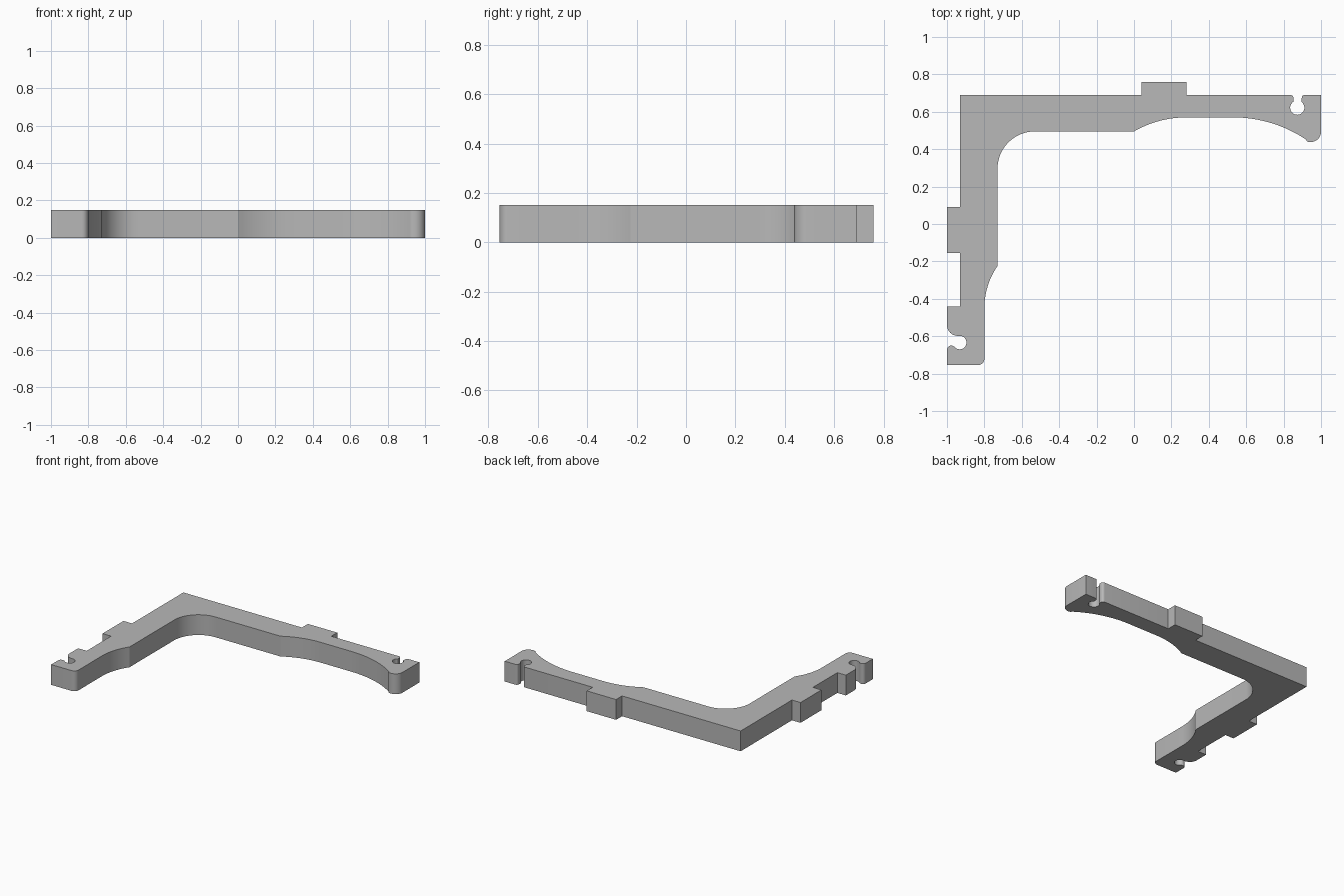
import bpy
import bmesh
from math import sin, cos, radians

cube = bpy.data.objects.get("Cube")
if cube:
    bpy.data.objects.remove(cube, do_unlink=True)

HEIGHT = 0.15


def arc(cx, cy, r, start, end, steps=10):
    """Points along a circular arc, angles in degrees."""
    angles = [radians(start + (end - start) * i / steps) for i in range(steps + 1)]
    return [(cx + r * cos(a), cy + r * sin(a)) for a in angles]


outline = []

# Outer edge of the long arm with its locating tab
outline += [(-0.93, 0.69), (0.04, 0.69), (0.04, 0.76), (0.28, 0.76), (0.28, 0.69)]

# Keyhole slot in the long arm: flared mouth, narrow neck, round eye
outline += arc(0.835, 0.672, 0.018, 90, 0, 5)
outline += arc(0.873, 0.622, 0.038, 124, 416, 24)
outline += arc(0.912, 0.675, 0.015, 180, 90, 5)

# Rounded tip of the long arm
outline += [(1.0, 0.69)]
outline += arc(0.945, 0.493, 0.055, 0, -115, 10)

# Inner edge of the long arm: two shallow arches, flat, then the corner fillet
outline += arc(0.53, -0.13, 0.70, 56, 90, 16)
outline += arc(0.28, 0.01, 0.56, 90, 120, 12)
outline += arc(-0.53, 0.295, 0.20, 90, 180, 16)

# Inner edge of the short arm with its arch and rounded end
outline += arc(-0.403, -0.45, 0.397, 145.5, 180, 12)
outline += arc(-0.835, -0.72, 0.035, 0, -90, 8)
outline += [(-1.0, -0.755)]

# Hook slot in the short arm: rounded lip, round eye, curved upper lead-in
outline += arc(-0.977, -0.673, 0.023, 180, 60, 6)
outline += arc(-0.932, -0.634, 0.036, 220, 450, 20)
outline += arc(-0.942, -0.54, 0.058, 270, 180, 10)

# Outer edge of the short arm with its locating tab
outline += [(-1.0, -0.44), (-0.93, -0.44), (-0.93, -0.155),
            (-1.0, -0.155), (-1.0, 0.09), (-0.93, 0.09)]

# Extrude the profile into the bracket
bm = bmesh.new()
base = bm.faces.new([bm.verts.new((x, y, 0)) for x, y in outline])
result = bmesh.ops.extrude_face_region(bm, geom=[base], use_keep_orig=True)
top = [g for g in result["geom"] if isinstance(g, bmesh.types.BMVert)]
bmesh.ops.translate(bm, verts=top, vec=(0, 0, HEIGHT))
bmesh.ops.recalc_face_normals(bm, faces=bm.faces)
caps = [f for f in bm.faces if len(f.verts) > 4]
bmesh.ops.triangulate(bm, faces=caps)
mesh = bpy.data.meshes.new("corner_bracket")
bm.to_mesh(mesh)
bm.free()

bracket = bpy.data.objects.new("corner_bracket", mesh)
bpy.context.collection.objects.link(bracket)

# Plain grey finish
grey = bpy.data.materials.new("plain_grey")
grey.use_nodes = True
colour = (0.48, 0.48, 0.48, 1)
grey.diffuse_color = colour
grey.node_tree.nodes["Principled BSDF"].inputs["Base Color"].default_value = colour
mesh.materials.append(grey)

# Smooth curved walls, sharp corners
bpy.ops.object.select_all(action="DESELECT")
bracket.select_set(True)
bpy.context.view_layer.objects.active = bracket
bpy.ops.object.shade_smooth_by_angle(angle=radians(25))
